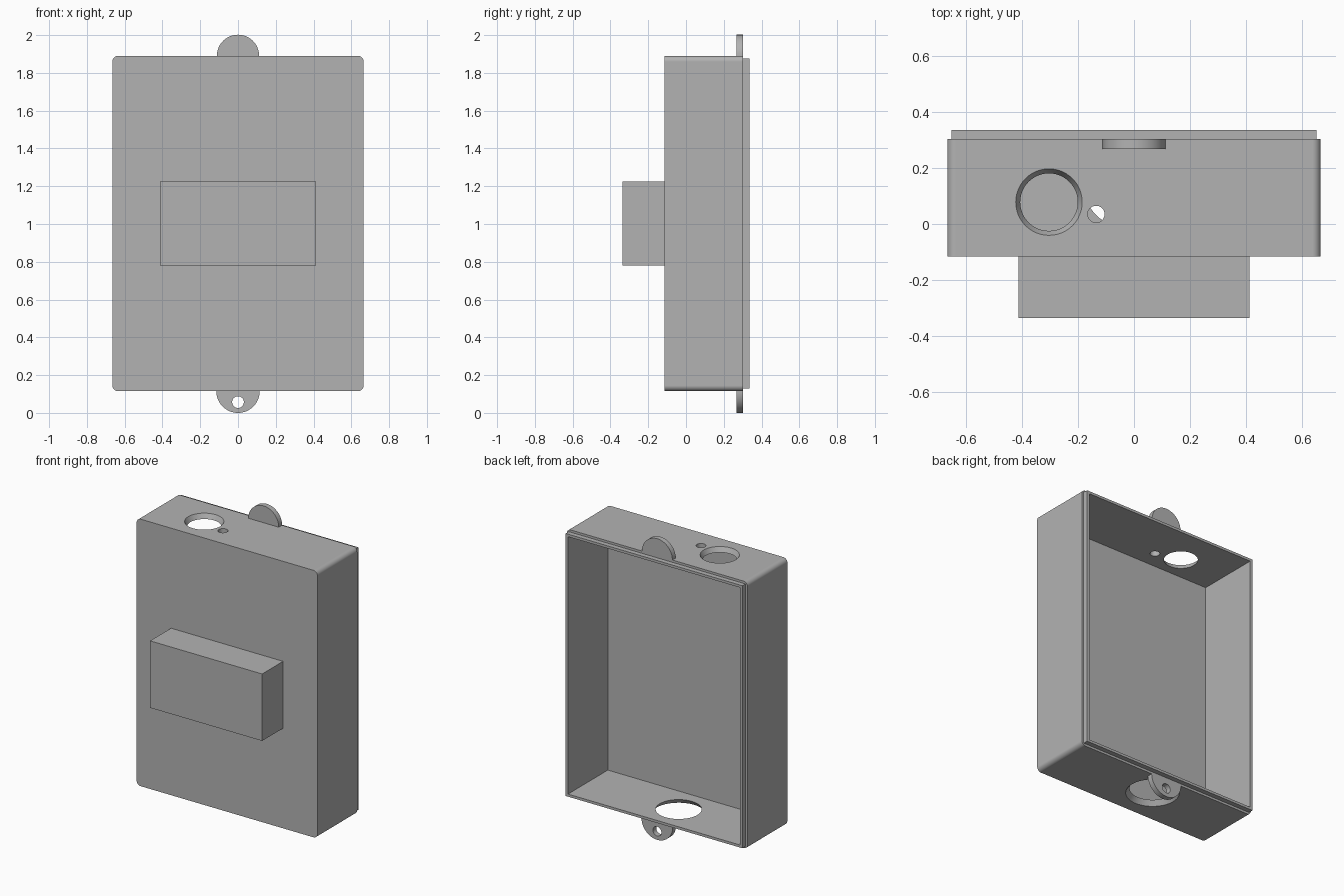
import bpy, bmesh
from math import pi, sin, cos, radians
from mathutils import Matrix, Vector

cube = bpy.data.objects.get("Cube")
if cube:
    bpy.data.objects.remove(cube, do_unlink=True)

grey = bpy.data.materials.new("plain grey plastic")
grey.use_nodes = True
grey.diffuse_color = (0.45, 0.45, 0.45, 1)
grey.node_tree.nodes["Principled BSDF"].inputs["Base Color"].default_value = grey.diffuse_color

# Main dimensions
HALF_W, LOW, HIGH = 0.665, 0.115, 1.89
FRONT, BACK, LIP_BACK = -0.115, 0.303, 0.335
WALL, INSET, CORNER = 0.032, 0.015, 0.03


def finish(bm, name):
    bmesh.ops.recalc_face_normals(bm, faces=bm.faces)
    mesh = bpy.data.meshes.new(name)
    bm.to_mesh(mesh)
    bm.free()
    mesh.materials.append(grey)
    obj = bpy.data.objects.new(name, mesh)
    bpy.context.collection.objects.link(obj)
    return obj


def prism(name, outline, y0, y1):
    """Extrude an x-z outline from y0 to y1."""
    bm = bmesh.new()
    face = bm.faces.new([bm.verts.new((x, y0, z)) for x, z in outline])
    moved = bmesh.ops.extrude_face_region(bm, geom=[face])["geom"]
    verts = [v for v in moved if isinstance(v, bmesh.types.BMVert)]
    bmesh.ops.translate(bm, verts=verts, vec=(0, y1 - y0, 0))
    return finish(bm, name)


def rectangle(half_w, z0, z1):
    return [(-half_w, z0), (half_w, z0), (half_w, z1), (-half_w, z1)]


def arc(cx, cz, r, start, end, steps):
    angles = [radians(start + (end - start) * i / steps) for i in range(steps + 1)]
    return [(cx + r * cos(a), cz + r * sin(a)) for a in angles]


def drill(center, axis, r1, r2, depth):
    """Round cutter, r1 at the start and r2 at the end along the axis."""
    bm = bmesh.new()
    bmesh.ops.create_cone(bm, cap_ends=True, segments=48, radius1=r1, radius2=r2, depth=depth)
    turn = Vector(axis).to_track_quat("Z", "Y").to_matrix().to_4x4()
    bm.transform(Matrix.Translation(center) @ turn)
    return finish(bm, "cutter")


def combine(target, tool, operation):
    mod = target.modifiers.new("boolean", "BOOLEAN")
    mod.operation, mod.object, mod.solver = operation, tool, "EXACT"
    bpy.context.view_layer.objects.active = target
    bpy.ops.object.modifier_apply(modifier=mod.name)
    bpy.data.objects.remove(tool, do_unlink=True)


def smooth(obj):
    bpy.ops.object.select_all(action="DESELECT")
    obj.select_set(True)
    bpy.context.view_layer.objects.active = obj
    bpy.ops.object.shade_smooth_by_angle(angle=radians(30))
    mod = obj.modifiers.new("weighted normals", "WEIGHTED_NORMAL")
    mod.keep_sharp = True


# Box with rounded upright edges, front block and back lip
rounded = []
for sx, z, start in ((1, HIGH - CORNER, 0), (-1, HIGH - CORNER, 90),
                     (-1, LOW + CORNER, 180), (1, LOW + CORNER, 270)):
    rounded += arc(sx * (HALF_W - CORNER), z, CORNER, start, start + 90, 8)
box = prism("enclosure_box", rounded, FRONT, BACK)
combine(box, prism("front_block", rectangle(0.412, 0.78, 1.225), -0.335, FRONT + 0.01), "UNION")
combine(box, prism("lip", rectangle(HALF_W - INSET, LOW + INSET, HIGH - INSET),
                   BACK - 0.01, LIP_BACK), "UNION")

# Open cavity at the back
combine(box, prism("cavity", rectangle(HALF_W - WALL, LOW + WALL, HIGH - WALL),
                   FRONT + WALL, LIP_BACK + 0.1), "DIFFERENCE")

# Holes through the front
for x, z, r in ((-0.51, 1.41, 0.031), (0.377, 1.433, 0.031), (-0.14, 1.0, 0.056), (0.137, 1.0, 0.056)):
    combine(box, drill((x, -0.2, z), (0, 1, 0), r, r, 0.5), "DIFFERENCE")

# Tapered cable holes and a small hole in the ends
combine(box, drill((-0.303, 0.078, HIGH - WALL / 2), (0, 0, 1), 0.102, 0.119, WALL + 0.002), "DIFFERENCE")
combine(box, drill((-0.135, 0.035, HIGH - WALL / 2), (0, 0, 1), 0.03, 0.03, 0.1), "DIFFERENCE")
combine(box, drill((-0.037, 0.13, LOW + WALL / 2), (0, 0, -1), 0.138, 0.163, WALL + 0.002), "DIFFERENCE")
smooth(box)

# Half-round mounting tabs with screw holes
for name, z, hole_z, start in (("top_mounting_tab", HIGH, 1.947, 0),
                               ("bottom_mounting_tab", LOW, 0.057, 180)):
    tab = prism(name, arc(0, z, 0.112 if start == 0 else 0.115, start, start + 180, 32), 0.268, BACK)
    combine(tab, drill((0, 0.285, hole_z), (0, 1, 0), 0.031, 0.031, 0.2), "DIFFERENCE")
    smooth(tab)
